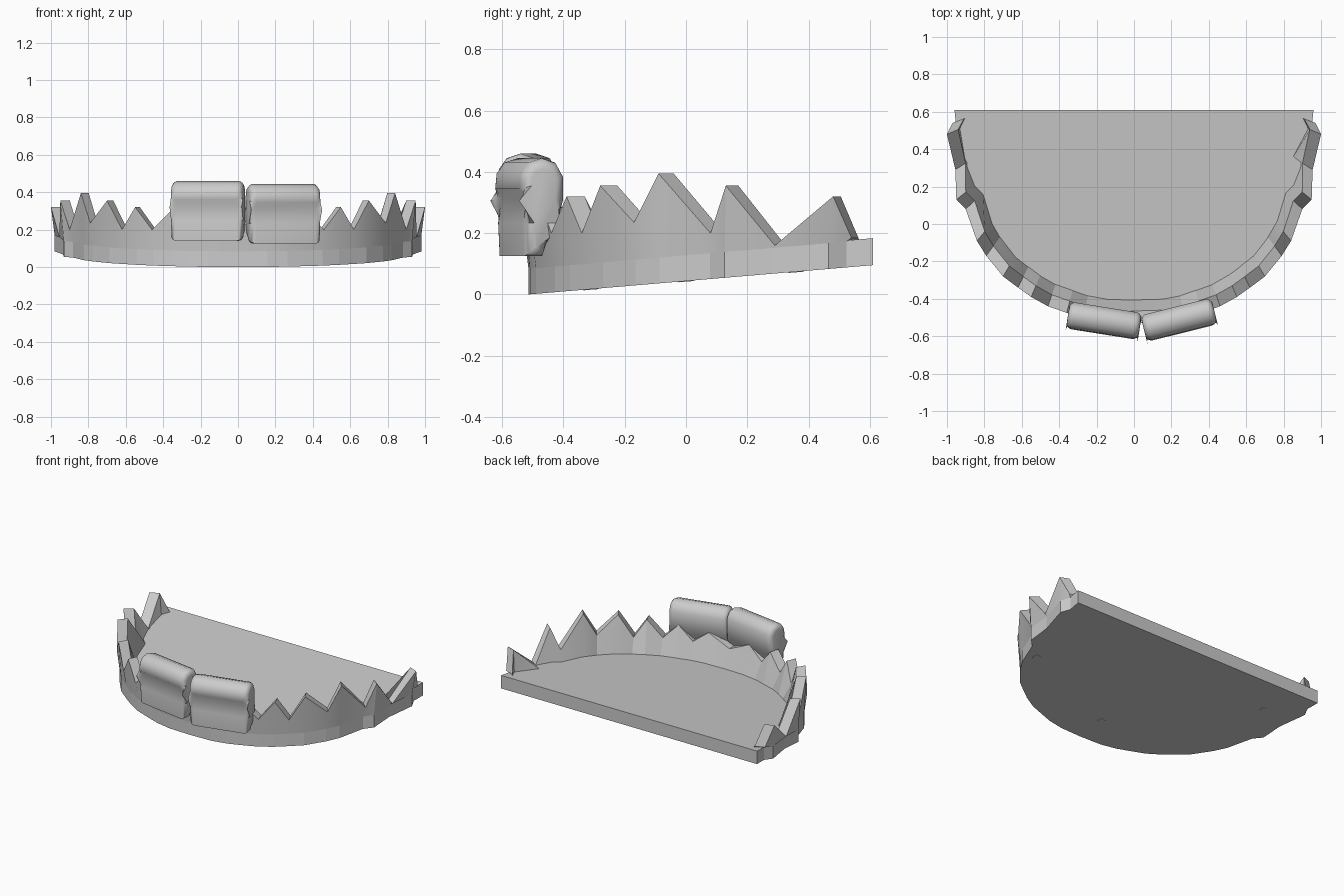
import bpy, bmesh, math
from mathutils import Vector

if "Cube" in bpy.data.objects:
    bpy.data.objects.remove(bpy.data.objects["Cube"])

grey = bpy.data.materials.new("plain grey")
grey.use_nodes = True
GREY = (0.6, 0.6, 0.6, 1)
grey.diffuse_color = GREY
grey.node_tree.nodes["Principled BSDF"].inputs["Base Color"].default_value = GREY


def make(name, bm, smooth=None):
    bmesh.ops.recalc_face_normals(bm, faces=bm.faces)
    mesh = bpy.data.meshes.new(name)
    bm.to_mesh(mesh)
    bm.free()
    mesh.materials.append(grey)
    ob = bpy.data.objects.new(name, mesh)
    bpy.context.collection.objects.link(ob)
    bpy.ops.object.select_all(action="DESELECT")
    ob.select_set(True)
    bpy.context.view_layer.objects.active = ob
    if smooth:
        bpy.ops.object.shade_smooth_by_angle(angle=math.radians(smooth))
    return ob


def floor_z(y):
    """Height of the tilted underside."""
    return max(0, (y + 0.515) * 0.085)


THICK = 0.088

# Jagged rim: outer x, y and height, from the back to the centre
half = [(.97, .54, .185), (1.0, .48, .32), (.955, .29, .16), (.95, .13, .355),
        (.90, .08, .20), (.84, -.09, .395), (.79, -.17, .235), (.70, -.28, .355),
        (.62, -.34, .20), (.55, -.39, .32), (.46, -.44, .20), (.36, -.475, .30),
        (.27, -.505, .20), (.16, -.525, .28), (0, -.53, .21)]
rim = half + [(-x, y, z) for x, y, z in reversed(half[:-1])]

# Base plate
outline = [(.96, .61)] + [(x * .98, y * .97) for x, y, z in rim] + [(-.96, .61)]
bm = bmesh.new()
low = [bm.verts.new((x, y, floor_z(y))) for x, y in outline]
high = [bm.verts.new((x, y, floor_z(y) + THICK)) for x, y in outline]
bm.faces.new(low)
bm.faces.new(high)
for i in range(len(low)):
    j = (i + 1) % len(low)
    bm.faces.new((low[i], low[j], high[j], high[i]))
make("base_plate", bm)

# Gum wall with the pointed teeth, lofted through one section per rim point
bm = bmesh.new()
rings = []
for k, (x, y, z) in enumerate(rim):
    inward = (Vector((0, .9)) - Vector((x, y))).normalized()
    end = k in (0, 1, len(rim) - 2, len(rim) - 1)
    top = Vector((x, y)) + inward * .065
    foot = Vector((x, y)) + inward * (.075 if end else .125)
    ox, oy = x * .98, y * .97
    rings.append([bm.verts.new(p) for p in (
        (ox, oy, floor_z(oy) + THICK - .004), (x, y, z), (top.x, top.y, z),
        (foot.x, foot.y, floor_z(foot.y) + THICK - .004))])
for a, b in zip(rings, rings[1:]):
    for i in range(4):
        j = (i + 1) % 4
        bm.faces.new((a[i], b[i], b[j], a[j]))
bm.faces.new(rings[0])
bm.faces.new(rings[-1])
make("jagged_gum_wall", bm, 20)

# Rounded front teeth: side profile extruded across, ends bevelled
profile = [(-.06, .14), (-.065, .25), (-.05, .33), (-.075, .36), (-.07, .41),
           (-.045, .445), (0, .46), (.045, .445), (.07, .40), (.07, .32),
           (.05, .26), (.02, .20), (0, .14)]


def tooth(name, x, y, turn, drop):
    bm = bmesh.new()
    sides = [[bm.verts.new((s * .195, py, pz)) for py, pz in profile] for s in (-1, 1)]
    caps = [bm.faces.new(side) for side in sides]
    n = len(profile)
    for i in range(n):
        j = (i + 1) % n
        bm.faces.new((sides[0][i], sides[0][j], sides[1][j], sides[1][i]))
    edges = {e for f in caps for e in f.edges}
    bmesh.ops.bevel(bm, geom=list(edges), offset=.032, offset_type="OFFSET",
                    segments=4, profile=.5, affect="EDGES", clamp_overlap=True)
    ob = make(name, bm, 50)
    ob.location = (x, y, -drop)
    ob.rotation_euler.z = math.radians(turn)


tooth("right_front_tooth", -.16, -.515, -9, 0)
tooth("left_front_tooth", .24, -.51, 14, .015)

# Small studs under the plate
for name, x, y in (("left_stud", .78, 0), ("front_stud", 0, -.31), ("right_stud", -.74, .36)):
    bm = bmesh.new()
    bmesh.ops.create_cone(bm, cap_ends=True, segments=16, radius1=.025,
                          radius2=.025, depth=.008)
    ob = make(name, bm)
    ob.location = (x, y, floor_z(y) + .002)
    ob.rotation_euler.x = math.atan(.085)
